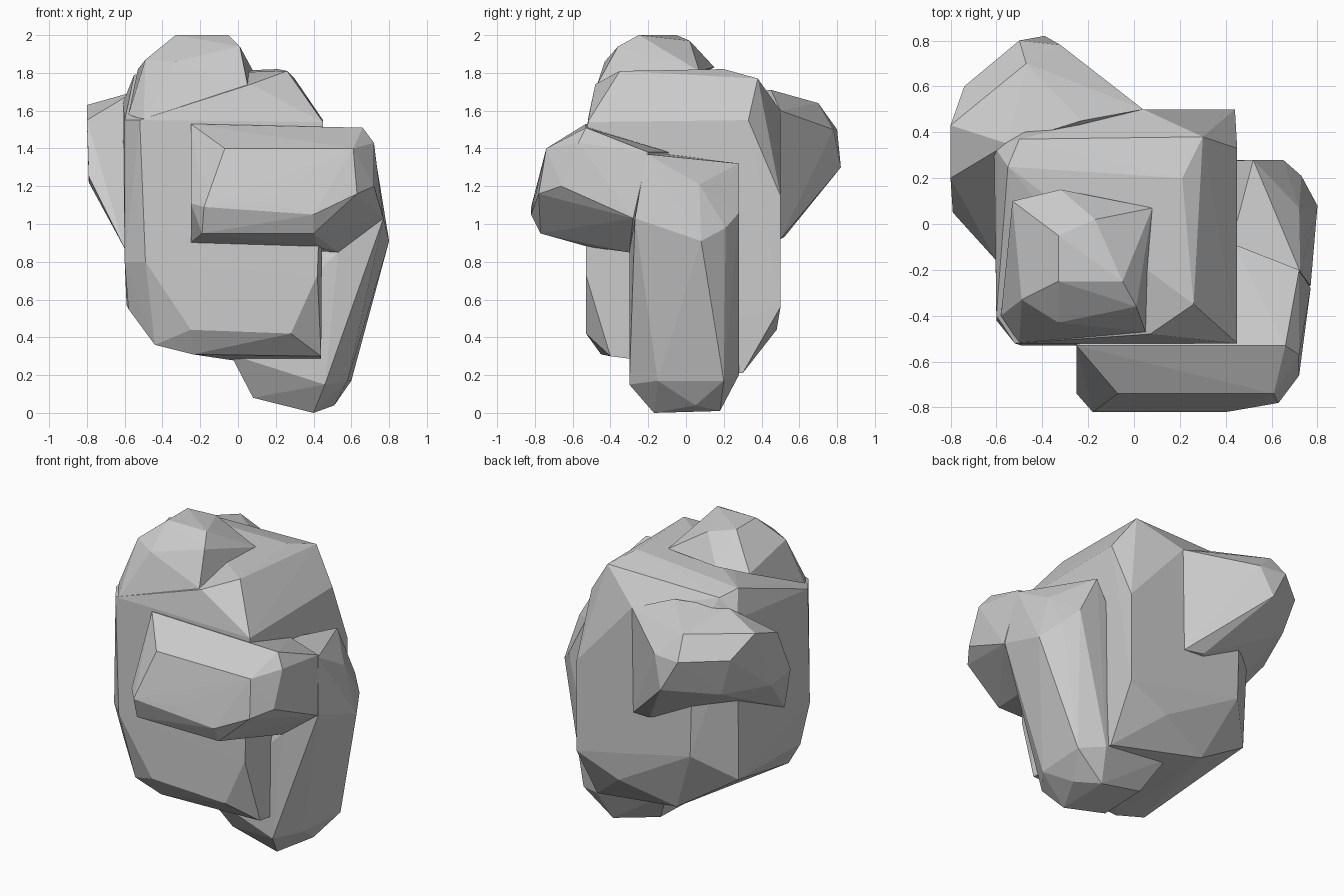
import bpy, bmesh


def faceted_lump(name, points):
    """Flat-faced stone: convex hull around a few corner points."""
    bm = bmesh.new()
    for p in points:
        bm.verts.new(p)
    hull = bmesh.ops.convex_hull(bm, input=bm.verts)
    loose = {v for v in hull["geom_interior"] + hull["geom_unused"]
             if isinstance(v, bmesh.types.BMVert) and v.is_valid}
    bmesh.ops.delete(bm, geom=list(loose), context='VERTS')
    bmesh.ops.recalc_face_normals(bm, faces=bm.faces)
    mesh = bpy.data.meshes.new(name)
    bm.to_mesh(mesh)
    bm.free()
    obj = bpy.data.objects.new(name, mesh)
    bpy.context.collection.objects.link(obj)
    return obj


# Main block
body = faceted_lump("boulder", [
    (-.50, .37, 1.76), (.30, .38, 1.77), (.21, .20, 1.82), (-.55, .25, 1.79),
    (.26, -.35, 1.81), (.07, -.48, 1.74), (.45, -.52, 1.54), (.45, .33, 1.55),
    (-.52, -.52, 1.55), (-.60, -.40, 1.55), (-.61, .34, 1.64),
    (.04, .50, 1.60), (.44, .50, 1.15), (-.40, .50, 1.50),
    (-.49, -.53, .80), (-.60, -.42, .80), (-.58, -.35, .55), (-.59, .30, .57),
    (-.25, -.53, .44), (.28, -.53, .42), (.42, -.53, .73),
    (-.44, -.43, .36), (-.24, -.45, .31), (.44, -.40, .30),
    (-.38, .50, .74), (.44, .50, .56), (.15, .48, .44), (-.20, .38, .32),
    (.43, .30, .21), (-.20, .15, .31),
])

# Raised crown on the front left of the top
crown = faceted_lump("crown", [
    (-.33, -.05, 2.0), (-.33, -.25, 2.0), (-.05, -.25, 2.0), (-.17, .02, 1.97),
    (.01, -.36, 1.94), (-.32, .15, 1.83), (.08, .07, 1.81), (-.53, .10, 1.82),
    (-.49, -.33, 1.87), (-.33, -.43, 1.86), (.05, -.47, 1.74),
    (-.58, -.40, 1.58), (-.50, -.52, 1.55), (.05, -.50, 1.50),
])

# Front shelf that wraps the right corner
shelf = faceted_lump("front_shelf", [
    (-.25, -.53, 1.53), (.66, -.53, 1.51), (.72, -.57, 1.43),
    (-.07, -.74, 1.40), (.61, -.74, 1.40), (.63, -.78, 1.16),
    (.72, -.66, 1.20), (.40, -.82, 1.05), (.13, -.81, 1.12),
    (-.18, -.82, 1.09), (-.25, -.74, 1.11), (-.19, -.77, .95),
    (.40, -.77, .95), (-.25, -.52, .90), (.42, -.52, .88),
    (.53, -.30, .85), (.77, -.28, 1.03), (.72, -.20, 1.38),
    (.44, -.09, 1.38), (.30, -.30, 1.0),
])

# Tall right-hand stone reaching the ground
foot = faceted_lump("right_foot", [
    (.42, -.10, 1.37), (.52, .28, 1.32), (.65, .28, 1.06), (.73, .21, .98),
    (.72, .07, 1.21), (.725, -.21, 1.37), (.80, .08, .91), (.77, -.27, 1.03),
    (.53, -.30, .85), (.46, -.30, .15), (.64, -.16, .70), (.58, -.15, .17),
    (.60, .20, .17), (.51, .05, .04),
    (.40, -.17, 0), (.40, .18, .01), (.08, -.17, .08), (.08, .15, .09),
    (-.04, -.28, .31), (-.04, .25, .31), (.45, .28, .20), (.30, 0, 1.0),
])

# Knob at the back left, its underside tapering to two low tips
knob = faceted_lump("back_knob", [
    (-.80, .43, 1.63), (-.47, .70, 1.64), (-.23, .45, 1.71), (-.55, .35, 1.70),
    (-.74, .60, 1.50), (-.50, .80, 1.50), (-.39, .82, 1.30), (-.32, .78, 1.50),
    (-.16, .55, 1.58), (.04, .50, 1.60), (-.80, .20, 1.55), (-.79, .05, 1.25),
    (-.79, .25, 1.22), (-.66, .58, 1.25), (-.60, -.16, .87),
    (-.10, .52, .93), (.03, .50, .92),
])

# Fuse the stones into one skin
bpy.context.view_layer.objects.active = body
for part in (crown, shelf, foot, knob):
    mod = body.modifiers.new("fuse", 'BOOLEAN')
    mod.operation = 'UNION'
    mod.solver = 'EXACT'
    mod.object = part
    bpy.ops.object.modifier_apply(modifier=mod.name)
    bpy.data.objects.remove(part)
